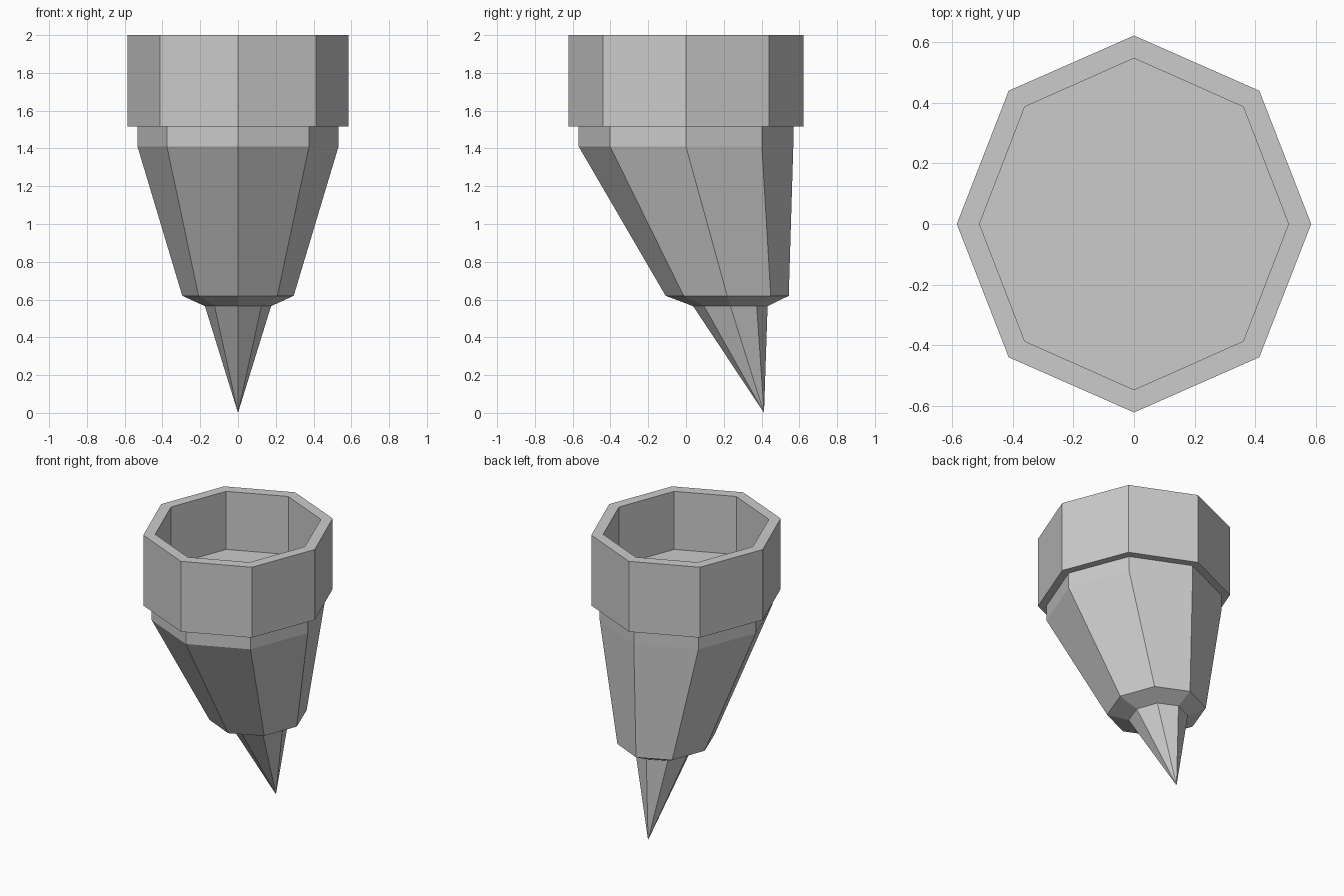
import bpy, bmesh
from math import cos, sin, pi

if "Cube" in bpy.data.objects:
    bpy.data.objects.remove(bpy.data.objects["Cube"])

SIDES = 8

# Octagonal rings: (radius x, radius y, centre y, height)
RINGS = [
    (0.51, 0.547, 0.0, 1.60),     # recess floor
    (0.51, 0.547, 0.0, 2.0),      # inner rim
    (0.585, 0.622, 0.0, 2.0),     # outer rim
    (0.585, 0.622, 0.0, 1.515),   # collar bottom
    (0.532, 0.568, 0.0, 1.515),   # neck top
    (0.532, 0.568, 0.0, 1.41),    # neck bottom
    (0.295, 0.326, 0.218, 0.62),  # end of taper
    (0.175, 0.197, 0.235, 0.565), # spike base
]
TIP = (0.0, 0.413, 0.0)


def ring(bm, rx, ry, cy, z):
    return [bm.verts.new((rx * cos(2 * pi * i / SIDES),
                          cy + ry * sin(2 * pi * i / SIDES), z))
            for i in range(SIDES)]


bm = bmesh.new()
loops = [ring(bm, *r) for r in RINGS]

# Recess floor, then walls lofted between the rings
bm.faces.new(loops[0])
for a, b in zip(loops, loops[1:]):
    for i in range(SIDES):
        j = (i + 1) % SIDES
        bm.faces.new((a[i], a[j], b[j], b[i]))

# Pointed spike
tip = bm.verts.new(TIP)
for i in range(SIDES):
    bm.faces.new((loops[-1][i], loops[-1][(i + 1) % SIDES], tip))

bmesh.ops.recalc_face_normals(bm, faces=bm.faces)
mesh = bpy.data.meshes.new("hollow_spike")
bm.to_mesh(mesh)
bm.free()
bpy.context.collection.objects.link(bpy.data.objects.new("hollow_spike", mesh))
